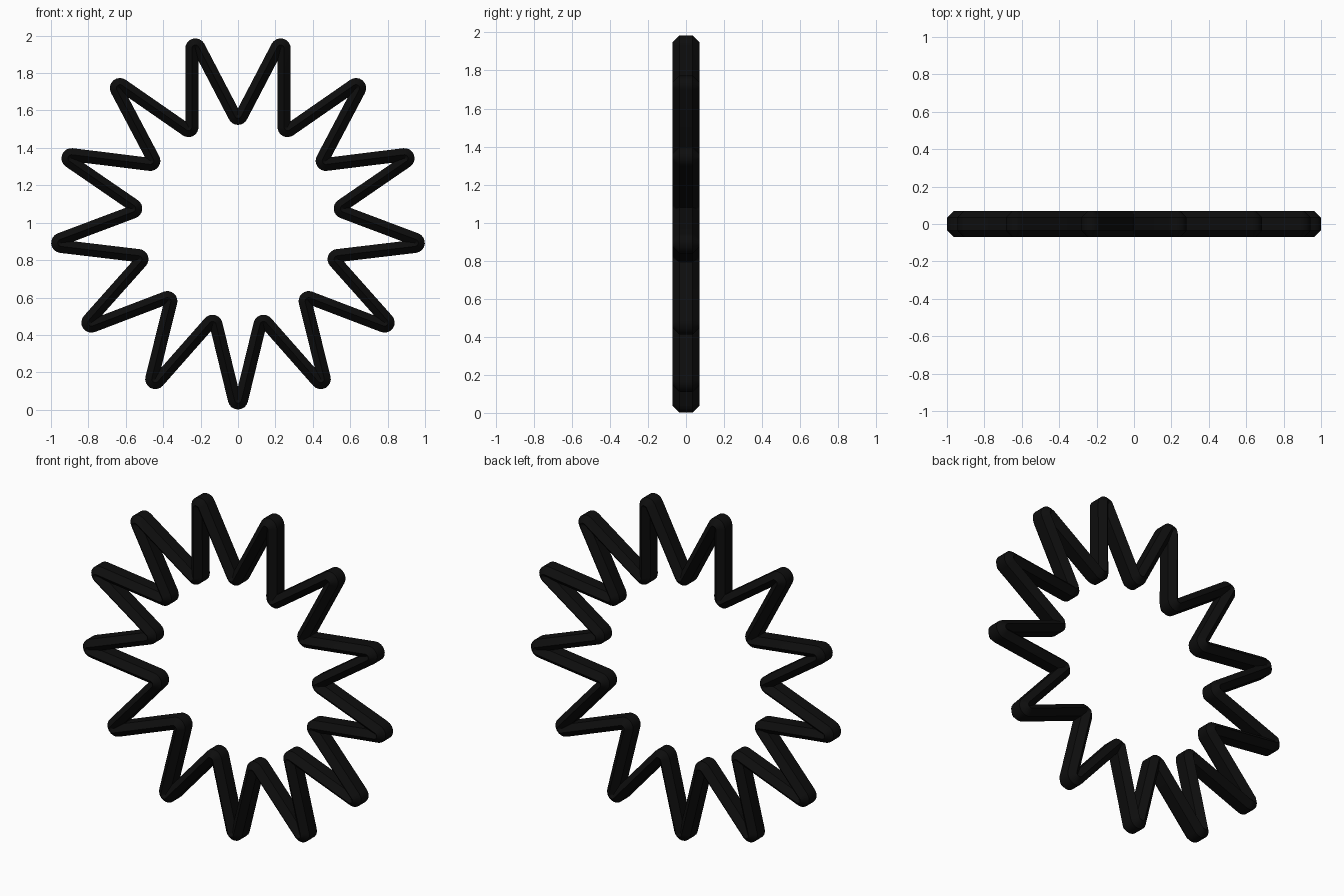
import bpy, bmesh, math
from mathutils import Vector

if "Cube" in bpy.data.objects:
    bpy.data.objects.remove(bpy.data.objects["Cube"])

TIPS = 13            # outward points on the ring
ZC = 1.007           # height of the ring centre
R_OUT, R_IN = 0.952, 0.57   # radii of the bend centres
BEND = 0.019         # centreline bend radius
HALF_W, HALF_D = 0.035, 0.07
STEPS = 8
step = 2 * math.pi / TIPS
half = step / 2

# straight legs are the inner tangents between neighbouring bends
u = Vector((R_IN * math.cos(half) - R_OUT, R_IN * math.sin(half)))
beta = math.atan2(u.y, u.x) - math.acos(2 * BEND / u.length)


def bend(radius, angle, start, end, side):
    """Path points with their side normals around one rounded bend."""
    pts = []
    for i in range(STEPS + 1):
        a = start + (end - start) * i / STEPS
        d = Vector((math.cos(a), 0, math.sin(a)))
        c = Vector((radius * math.cos(angle), 0, ZC + radius * math.sin(angle)))
        pts.append((c + d * BEND, d * side))
    return pts


# zigzag centreline
path = []
for k in range(TIPS):
    a = -math.pi / 2 + k * step
    path += bend(R_OUT, a, a - beta, a + beta, 1)
    g = a + half
    b = beta - half
    path += bend(R_IN, g, g + math.pi + b, g + math.pi - b, -1)

# six-sided cross-section (across, depth)
section = [(0, -HALF_D), (HALF_W, -HALF_D / 2), (HALF_W, HALF_D / 2),
           (0, HALF_D), (-HALF_W, HALF_D / 2), (-HALF_W, -HALF_D / 2)]

bm = bmesh.new()
rings = [[bm.verts.new(p + n * w + Vector((0, d, 0))) for w, d in section]
         for p, n in path]
for i, r in enumerate(rings):
    q = rings[(i + 1) % len(rings)]
    for j in range(6):
        m = (j + 1) % 6
        bm.faces.new((r[j], r[m], q[m], q[j]))
bmesh.ops.recalc_face_normals(bm, faces=bm.faces)
if bm.calc_volume(signed=True) < 0:
    bmesh.ops.reverse_faces(bm, faces=bm.faces)
mesh = bpy.data.meshes.new("zigzag_ring")
bm.to_mesh(mesh)
bm.free()
ring = bpy.data.objects.new("zigzag_ring", mesh)
bpy.context.collection.objects.link(ring)

# black finish
mat = bpy.data.materials.new("black")
mat.diffuse_color = (0.004, 0.004, 0.004, 1)
mat.use_nodes = True
mat.node_tree.nodes["Principled BSDF"].inputs["Base Color"].default_value = mat.diffuse_color
mesh.materials.append(mat)

bpy.context.view_layer.objects.active = ring
ring.select_set(True)
bpy.ops.object.shade_smooth_by_angle(angle=math.radians(30))
